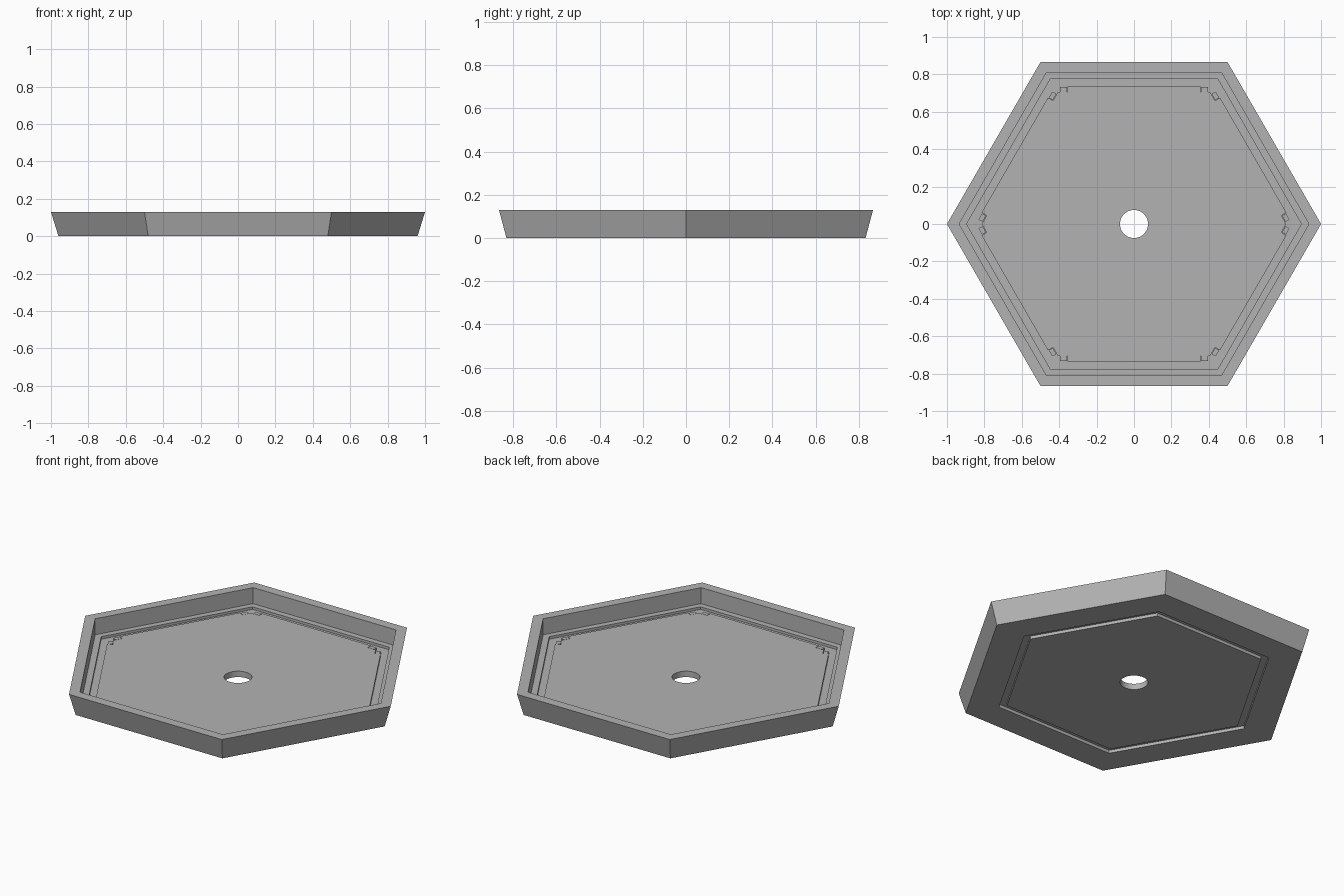
import bpy, bmesh, math
from mathutils import Matrix, Vector

if "Cube" in bpy.data.objects:
    bpy.data.objects.remove(bpy.data.objects["Cube"])

grey = bpy.data.materials.new("grey plastic")
grey.diffuse_color = (0.45, 0.45, 0.45, 1)
grey.use_nodes = True
grey.node_tree.nodes["Principled BSDF"].inputs["Base Color"].default_value = grey.diffuse_color


def add_object(name, bm):
    bmesh.ops.recalc_face_normals(bm, faces=bm.faces)
    mesh = bpy.data.meshes.new(name)
    bm.to_mesh(mesh)
    bm.free()
    mesh.materials.append(grey)
    obj = bpy.data.objects.new(name, mesh)
    bpy.context.collection.objects.link(obj)
    return obj


def prism(bm, points, z0, z1):
    low = [bm.verts.new((x, y, z0)) for x, y in points]
    high = [bm.verts.new((x, y, z1)) for x, y in points]
    bm.faces.new(low[::-1])
    bm.faces.new(high)
    n = len(points)
    for i in range(n):
        j = (i + 1) % n
        bm.faces.new((low[i], low[j], high[j], high[i]))


def turned(points, angle):
    rot = Matrix.Rotation(angle, 2)
    return [tuple(rot @ Vector(p)) for p in points]


def mirrored(p):
    # reflect across the 60 degree corner line
    c, s = math.cos(math.radians(120)), math.sin(math.radians(120))
    return (p[0] * c + p[1] * s, p[0] * s - p[1] * c)


# Tray: six-sided profile from the underside, over the rim, to the floor
FLOOR, GROOVE = 0.035, 0.02
profile = [(0.725, 0), (0.725, 0.018), (0.77, 0.018), (0.77, 0),   # underside groove
           (0.96, 0), (1.0, 0.13), (0.935, 0.13), (0.935, FLOOR),  # wall and rim
           (0.895, FLOOR), (0.895, GROOVE), (0.85, GROOVE), (0.85, FLOOR)]
bm = bmesh.new()
rings = [[bm.verts.new((r * math.cos(k * math.pi / 3), r * math.sin(k * math.pi / 3), z))
          for k in range(6)] for r, z in profile]
for a, b in zip(rings, rings[1:]):
    for k in range(6):
        j = (k + 1) % 6
        bm.faces.new((a[k], a[j], b[j], b[k]))
bm.faces.new(rings[0][::-1])
bm.faces.new(rings[-1])
tray = add_object("hexagonal_tray", bm)

# Cutter: centre hole and a pocket in each corner of the floor groove
bm = bmesh.new()
prism(bm, [(0.075 * math.cos(t * math.pi / 24), 0.075 * math.sin(t * math.pi / 24))
           for t in range(48)], -0.1, 0.1)
side = [(0.355, 0.75), (0.355, 0.705), (0.407, 0.705)]
pocket = side + [mirrored(p) for p in side[1::-1]] + [(0.433, 0.75)]
for k in range(6):
    prism(bm, turned(pocket, k * math.pi / 3), GROOVE + 0.0004, 0.06)
cutter = add_object("floor_cutter", bm)
cutter.hide_render = True

cut = tray.modifiers.new("floor cuts", "BOOLEAN")
cut.object = cutter
cut.operation = "DIFFERENCE"
cut.solver = "EXACT"
bpy.context.view_layer.objects.active = tray
bpy.ops.object.modifier_apply(modifier=cut.name)
bpy.data.objects.remove(cutter)

# Clips: two small blocks in every corner pocket
bm = bmesh.new()
block = [(0.357, 0.707), (0.395, 0.707), (0.395, 0.732), (0.357, 0.732)]
for k in range(6):
    for shape in (block, [mirrored(p) for p in block]):
        prism(bm, turned(shape, k * math.pi / 3), GROOVE - 0.002, FLOOR)
add_object("corner_clips", bm)

# Smooth the hole wall only, keeping all other edges sharp
bpy.ops.object.select_all(action="DESELECT")
tray.select_set(True)
bpy.ops.object.shade_smooth_by_angle(angle=math.radians(20))
